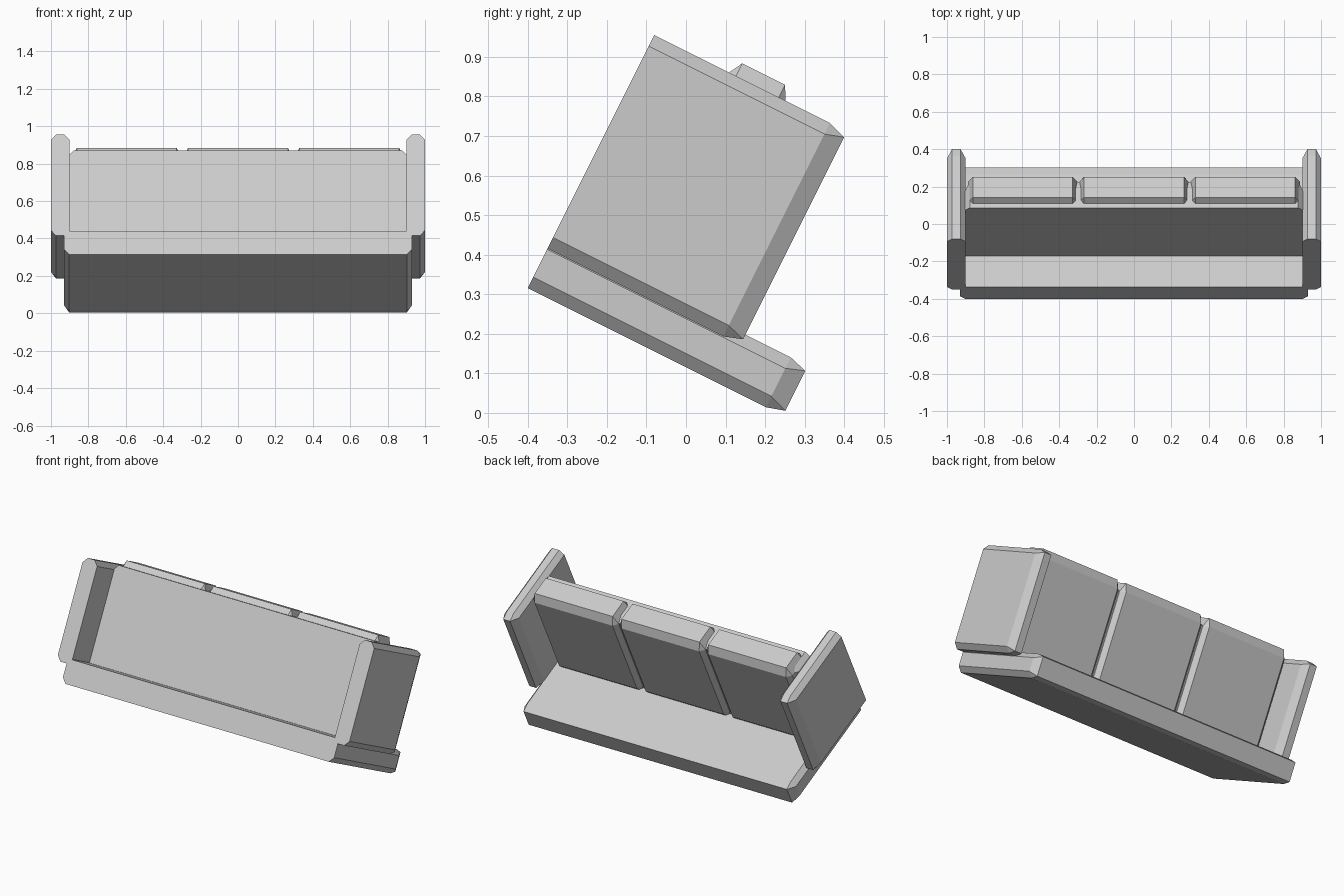
import bpy, bmesh, math

cube = bpy.data.objects.get("Cube")
if cube:
    bpy.data.objects.remove(cube, do_unlink=True)

# One plain fabric colour
fabric = bpy.data.materials.new("light_grey_fabric")
fabric.use_nodes = True
GREY = (0.6, 0.6, 0.6, 1)
fabric.diffuse_color = GREY
fabric.node_tree.nodes["Principled BSDF"].inputs["Base Color"].default_value = GREY

TILT = -math.atan(0.5)  # the whole sofa leans over onto its front edge


def padded_block(name, xs, ys, zs, chamfer, drop, flat_back=True):
    """Box with chamfered edges; the back can stay square."""
    cx, cy, cz = chamfer
    back = ys[0] if flat_back else ys[0] + cy
    depth = (back, ys[1] - cy)
    inset_x = (xs[0] + cx, xs[1] - cx)
    inset_z = (zs[0] + cz, zs[1] - cz)
    end_z = (zs[0] + drop, zs[1] - drop)
    points = [(x, y, z) for x in inset_x for y in depth for z in zs]
    points += [(x, y, z) for x in xs for y in depth for z in inset_z]
    points += [(x, ys[1], z) for x in inset_x for z in end_z]
    if not flat_back:
        points += [(x, ys[0], z) for x in inset_x for z in end_z]

    bm = bmesh.new()
    for p in points:
        bm.verts.new(p)
    hull = bmesh.ops.convex_hull(bm, input=bm.verts)
    spare = [g for g in hull["geom_interior"] if isinstance(g, bmesh.types.BMVert)]
    bmesh.ops.delete(bm, geom=spare, context='VERTS')
    bmesh.ops.dissolve_limit(bm, angle_limit=math.radians(1), verts=bm.verts, edges=bm.edges)
    bmesh.ops.recalc_face_normals(bm, faces=bm.faces)
    mesh = bpy.data.meshes.new(name)
    bm.to_mesh(mesh)
    bm.free()
    mesh.materials.append(fabric)
    obj = bpy.data.objects.new(name, mesh)
    obj.rotation_euler.x = TILT
    bpy.context.collection.objects.link(obj)
    return obj


BACK = -0.499
EDGE = (0.027, 0.048, 0.031)

# Seat base
padded_block("seat_base", (-0.93, 0.93), (BACK, 0.222), (0.103, 0.244), EDGE, 0.014)

# Arms
for name, xs in (("left_arm", (0.9, 1.0)), ("right_arm", (-1.0, -0.9))):
    padded_block(name, xs, (BACK, 0.046), (0.215, 0.818), EDGE, 0.016)

# Backrest panel between the arms
padded_block("backrest", (-0.905, 0.905), (-0.312, -0.15), (0.215, 0.818), EDGE, 0.016)

# Three back cushions
for i, side in enumerate(("right", "middle", "left")):
    mid = (i - 1) * 0.595
    padded_block(side + "_back_cushion", (mid - 0.292, mid + 0.292),
                 (-0.295, -0.12), (0.215, 0.854), (0.025, 0.027, 0.055), 0.05, False)
